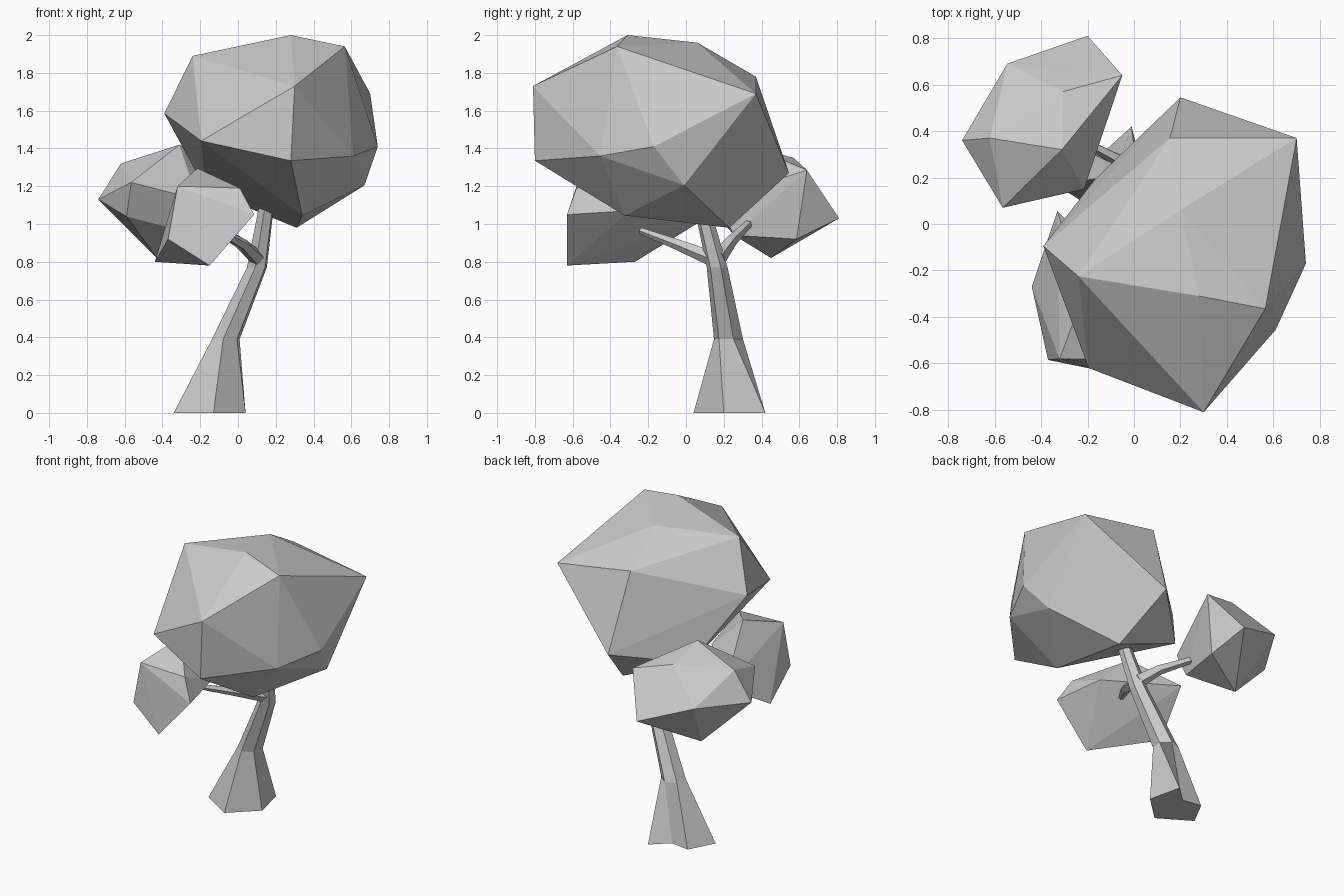
import bpy, bmesh, math
from mathutils import Vector

if "Cube" in bpy.data.objects:
    bpy.data.objects.remove(bpy.data.objects["Cube"])


def finish(bm, name):
    bmesh.ops.recalc_face_normals(bm, faces=bm.faces[:])
    me = bpy.data.meshes.new(name)
    bm.to_mesh(me)
    bm.free()
    ob = bpy.data.objects.new(name, me)
    bpy.context.collection.objects.link(ob)
    return ob


def crown(name, points):
    # faceted leaf mass: convex hull around its corner points
    bm = bmesh.new()
    for p in points:
        bm.verts.new(p)
    r = bmesh.ops.convex_hull(bm, input=bm.verts[:])
    loose = [v for v in bm.verts if not v.link_faces]
    bmesh.ops.delete(bm, geom=loose, context='VERTS')
    return finish(bm, name)


def loft(name, rings):
    # skin a list of equal-length point rings and cap both ends
    bm = bmesh.new()
    vs = [[bm.verts.new(p) for p in ring] for ring in rings]
    n = len(vs[0])
    for a, b in zip(vs, vs[1:]):
        for i in range(n):
            j = (i + 1) % n
            bm.faces.new((a[i], a[j], b[j], b[i]))
    bm.faces.new(vs[0][::-1])
    bm.faces.new(vs[-1])
    return finish(bm, name)


def flat_ring(c, r, n=6, turn=200):
    return [(c[0] + r * math.cos(math.radians(turn + 360 * i / n)),
             c[1] + r * math.sin(math.radians(turn + 360 * i / n)), c[2]) for i in range(n)]


def branch(name, path, radii, n=5):
    pts = [Vector(p) for p in path]
    q = (pts[-1] - pts[0]).to_track_quat('Z', 'Y')
    rings = [[p + q @ Vector((r * math.cos(math.tau * i / n), r * math.sin(math.tau * i / n), 0))
              for i in range(n)] for p, r in zip(pts, radii)]
    return loft(name, rings)


# trunk: flared, lobed foot leaning towards the big crown
foot = [(-.34, .17, 0), (-.13, .04, 0), (.04, .20, 0),
        (-.01, .42, 0), (-.12, .32, 0), (-.25, .34, 0)]
loft("trunk", [foot,
               flat_ring((-.065, .225, .39), .078),
               flat_ring((.10, .165, .77), .056),
               flat_ring((.15, .085, 1.09), .042)])

# side branches
branch("front_branch", [(.11, .16, .81), (.03, -.04, .89), (-.10, -.24, .965)], [.045, .03, .018])
branch("back_branch", [(.11, .17, .82), (0, .24, .91), (-.17, .33, 1.0)], [.045, .032, .022])

# large top crown
crown("large_crown", [
    (-.24, -.225, 1.89), (.28, -.31, 2.0), (.565, -.365, 1.94), (.70, .37, 1.69),
    (.74, -.17, 1.41), (.67, -.01, 1.205), (.31, .23, .98), (.34, -.325, 1.045),
    (-.39, -.095, 1.585), (-.195, -.62, 1.44), (.30, -.81, 1.73), (.28, -.80, 1.335),
    (.61, -.455, 1.36), (.20, .545, 1.27), (.155, .37, 1.78), (.20, .06, 1.96),
    (-.17, .19, 1.18)])

# small crown at the back left
crown("back_crown", [
    (-.74, .36, 1.13), (-.62, .37, 1.32), (-.565, .07, 1.22), (-.59, .17, 1.04),
    (-.43, .45, .82), (-.20, .81, 1.03), (-.05, .64, 1.285), (-.215, .15, 1.13),
    (-.31, .32, 1.42), (-.305, .57, 1.35), (-.545, .69, 1.16), (-.20, .255, .94),
    (-.13, .585, .92)])

# small crown at the front left
crown("front_crown", [
    (-.44, -.27, .80), (-.15, -.63, .78), (-.37, -.585, .92), (-.32, -.58, 1.20),
    (.01, -.58, 1.19), (.085, -.63, 1.05), (-.215, -.30, 1.295), (-.33, .055, 1.0),
    (.02, -.30, 1.07)])
